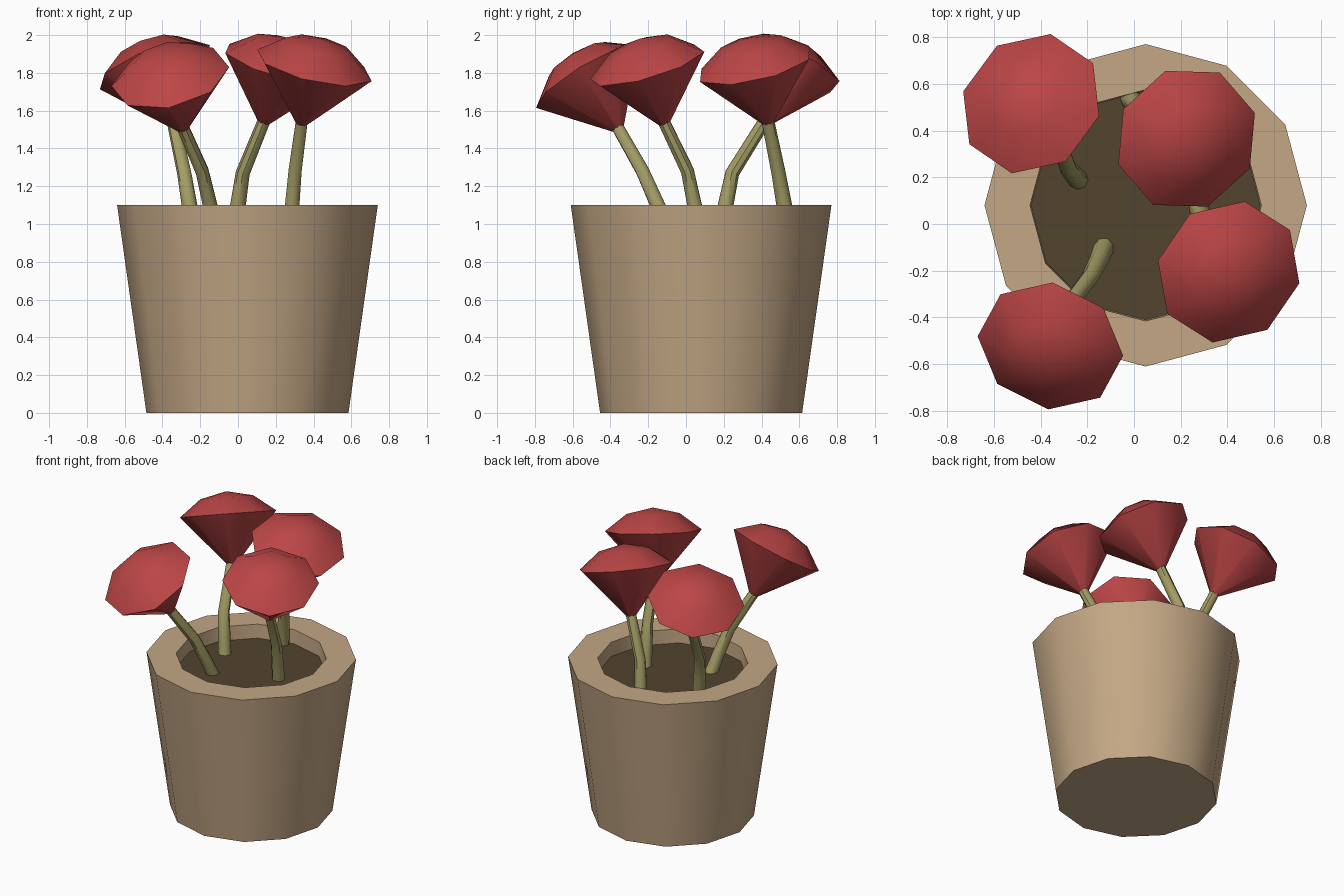
import bpy, bmesh, math
from mathutils import Vector, Matrix

if "Cube" in bpy.data.objects:
    bpy.data.objects.remove(bpy.data.objects["Cube"])


def material(name, rgb):
    m = bpy.data.materials.new(name)
    m.diffuse_color = (*rgb, 1)
    m.use_nodes = True
    m.node_tree.nodes["Principled BSDF"].inputs["Base Color"].default_value = m.diffuse_color
    return m


CLAY = material("clay", (0.55, 0.39, 0.235))
SOIL = material("soil", (0.085, 0.058, 0.027))
STEM = material("stem_green", (0.37, 0.335, 0.13))
RED = material("petal_red", (0.50, 0.06, 0.061))


def smooth(ob):
    bpy.ops.object.select_all(action='DESELECT')
    ob.select_set(True)
    bpy.context.view_layer.objects.active = ob
    bpy.ops.object.shade_smooth_by_angle(angle=math.radians(45))


def lathe(name, profile, sides, mat, matrix, phase=0.0):
    """Spin a (radius, height) profile; radius 0 makes a pole."""
    bm = bmesh.new()
    rings = []
    for r, z in profile:
        n = 1 if r == 0 else sides
        rings.append([bm.verts.new((r * math.cos(phase + 2 * math.pi * i / sides),
                                    r * math.sin(phase + 2 * math.pi * i / sides), z))
                      for i in range(n)])
    for a, b in zip(rings, rings[1:]):
        for i in range(sides):
            j = (i + 1) % sides
            quad = [a[i % len(a)], a[j % len(a)], b[j % len(b)], b[i % len(b)]]
            bm.faces.new(list(dict.fromkeys(quad)))
    bmesh.ops.recalc_face_normals(bm, faces=bm.faces)
    me = bpy.data.meshes.new(name)
    bm.to_mesh(me)
    bm.free()
    me.materials.append(mat)
    ob = bpy.data.objects.new(name, me)
    bpy.context.collection.objects.link(ob)
    ob.matrix_world = matrix
    smooth(ob)
    return ob


def stem(name, points):
    """Tapered eight-sided tube along a short bent path."""
    cu = bpy.data.curves.new(name, 'CURVE')
    cu.dimensions = '3D'
    cu.bevel_depth = 0.045
    cu.bevel_resolution = 2
    cu.use_fill_caps = True
    sp = cu.splines.new('POLY')
    sp.points.add(len(points) - 1)
    for k, (p, co) in enumerate(zip(sp.points, points)):
        p.co = (*co, 1)
        p.radius = 1 - 0.25 * k / (len(points) - 1)
    cu.materials.append(STEM)
    ob = bpy.data.objects.new(name, cu)
    bpy.context.collection.objects.link(ob)
    bpy.ops.object.select_all(action='DESELECT')
    ob.select_set(True)
    bpy.context.view_layer.objects.active = ob
    bpy.ops.object.convert(target='MESH')
    smooth(bpy.context.object)


# Pot with thick rim, and the soil inside it
pot_at = Matrix.Translation((0.05, 0.08, 0))
lathe("pot", [(0, 0), (0.535, 0), (0.69, 1.1), (0.495, 1.1), (0.49, 0.98), (0, 0.98)],
      12, CLAY, pot_at)
lathe("soil", [(0.491, 0.985), (0.491, 1.0), (0, 1.0)], 12, SOIL, pot_at)

# Flowers: rim centre, facing direction, turn of the octagon, lower stem points
FLOWERS = {
    "back_left": ((-0.44, 0.515, 1.83), (-0.34, 0.34, 1), 32,
                  [(-0.235, 0.185, 0.96), (-0.257, 0.21, 1.1), (-0.285, 0.245, 1.27)]),
    "back_right": ((0.225, 0.365, 1.845), (0.29, -0.23, 1), 19,
                   [(-0.02, 0.54, 0.96), (0.0, 0.52, 1.1), (0.025, 0.49, 1.27)]),
    "front_right": ((0.405, -0.205, 1.84), (0.23, -0.29, 1), 34,
                    [(0.275, 0.075, 0.96), (0.287, 0.045, 1.1), (0.302, 0.008, 1.28)]),
    "front_left": ((-0.358, -0.522, 1.78), (-0.24, -0.6, 1), -5,
                   [(-0.125, -0.09, 0.96), (-0.148, -0.15, 1.1), (-0.19, -0.23, 1.28)]),
}
HEAD = [(0, -0.36), (0.018, -0.345), (0.318, 0), (0.175, 0.11), (0, 0.15)]

for place, (centre, facing, turn, path) in FLOWERS.items():
    c, axis = Vector(centre), Vector(facing).normalized()
    tilt = Vector((0, 0, 1)).rotation_difference(axis).to_matrix().to_4x4()
    lathe("flower_" + place, HEAD, 8, RED, Matrix.Translation(c) @ tilt, math.radians(turn))
    stem("stem_" + place, path + [tuple(c - axis * 0.31)])
